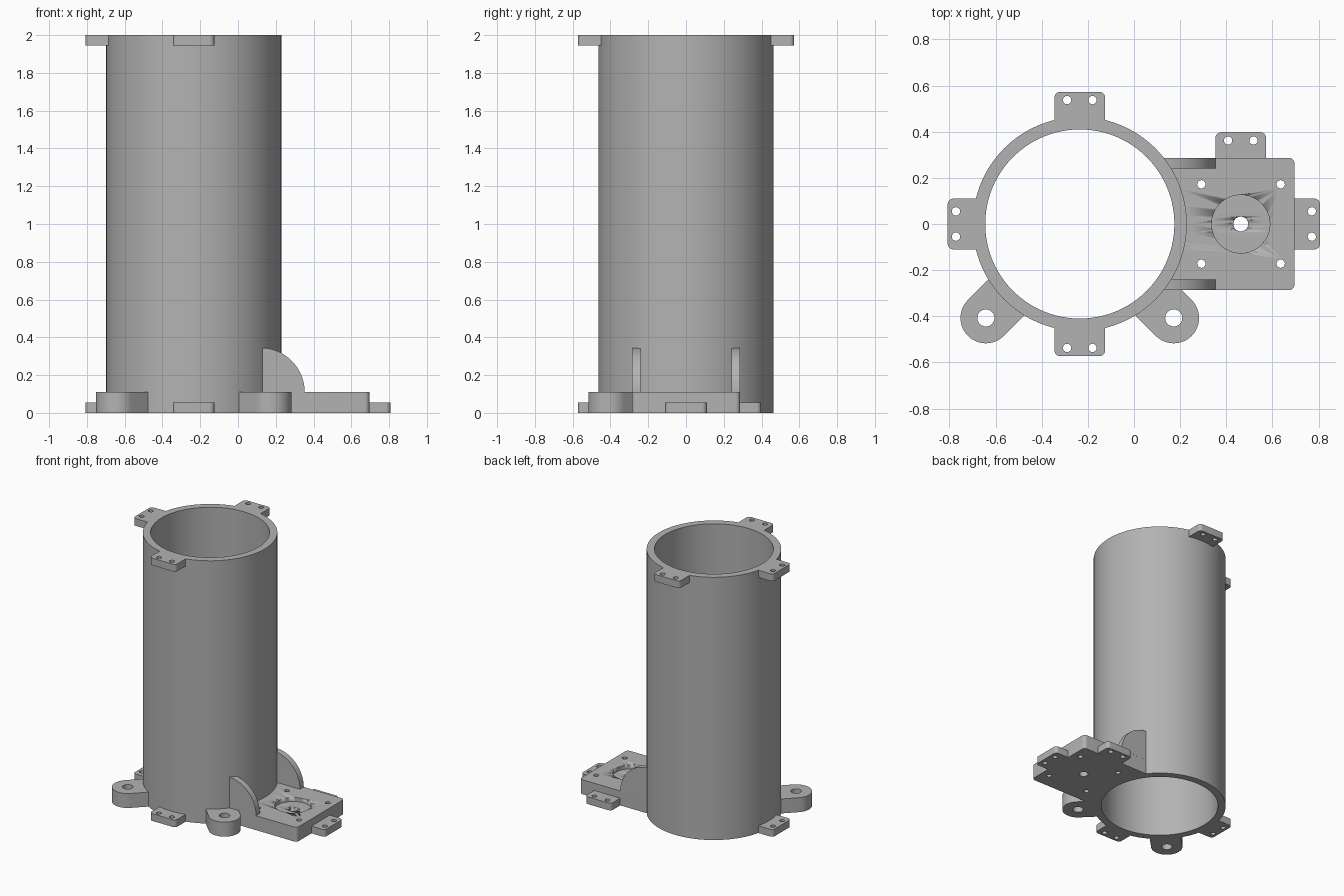
import bpy, bmesh
from math import sin, cos, asin, pi, radians

if "Cube" in bpy.data.objects:
    bpy.data.objects.remove(bpy.data.objects["Cube"])

CX = -0.235             # tube axis
R_OUT, R_IN = 0.464, 0.41
BASE, TAB, TOP = 0.11, 0.055, 2.0

grey = bpy.data.materials.new("plain grey")
grey.use_nodes = True
COLOUR = (0.45, 0.45, 0.45, 1)
grey.diffuse_color = COLOUR
grey.node_tree.nodes["Principled BSDF"].inputs["Base Color"].default_value = COLOUR


def arc(cx, cy, r, start, end, steps):
    return [(cx + r * cos(start + (end - start) * i / steps),
             cy + r * sin(start + (end - start) * i / steps)) for i in range(steps + 1)]


def circle(cx, cy, r, steps=32):
    return arc(cx, cy, r, 0, 2 * pi, steps)[:-1]


def lug(half, reach, corner, inner=None):
    """Outline pointing along +x: round outer corners, root on the tube or straight."""
    n = 8 if corner < 0.1 else 20
    pts = arc(reach - corner, -half + corner, corner, -pi / 2, 0, n)
    pts += arc(reach - corner, half - corner, corner, 0, pi / 2, n)[(corner == half):]
    if inner is not None:
        return pts + [(inner, half), (inner, -half)]
    a = asin(half / R_OUT)
    return pts + arc(0, 0, R_OUT - 0.001, a, -a, 16)


def slab(name, outlines, thickness, location, rotation=(0, 0, 0)):
    """Extrude a flat outline; further outlines become holes."""
    curve = bpy.data.curves.new(name, 'CURVE')
    curve.dimensions = '2D'
    curve.fill_mode = 'BOTH'
    curve.extrude = thickness / 2
    for pts in outlines:
        spline = curve.splines.new('POLY')
        spline.points.add(len(pts) - 1)
        for p, (x, y) in zip(spline.points, pts):
            p.co = (x, y, 0, 1)
        spline.use_cyclic_u = True
    obj = bpy.data.objects.new(name, curve)
    bpy.context.collection.objects.link(obj)
    obj.location, obj.rotation_euler = location, rotation
    bpy.ops.object.select_all(action='DESELECT')
    obj.select_set(True)
    bpy.context.view_layer.objects.active = obj
    bpy.ops.object.convert(target='MESH')
    obj = bpy.context.object
    obj.name = name
    bm = bmesh.new()
    bm.from_mesh(obj.data)
    bmesh.ops.remove_doubles(bm, verts=bm.verts, dist=1e-5)
    bmesh.ops.recalc_face_normals(bm, faces=bm.faces)
    bm.to_mesh(obj.data)
    bm.free()
    obj.data.materials.clear()
    obj.data.materials.append(grey)
    bpy.ops.object.shade_smooth_by_angle(angle=radians(30))
    return obj


def tab_holes(u):
    return [circle(u, s * 0.055, 0.018, 20) for s in (-1, 1)]


# Main tube
slab("tube", [circle(0, 0, R_OUT, 96), circle(0, 0, R_IN, 96)], TOP, (CX, 0, TOP / 2))

# Screw tabs around the tube rims
for name, angle, levels in (("left_side", 180, ("top", "bottom")),
                            ("front", 270, ("top", "bottom")),
                            ("back", 90, ("top",))):
    for level in levels:
        z = TAB / 2 if level == "bottom" else TOP - TAB / 2
        slab(f"{level}_tab_{name}", [lug(0.11, 0.573, 0.025)] + tab_holes(0.537),
             TAB, (CX, 0, z), (0, 0, radians(angle)))

# Rounded mounting ears at the front
for name, angle in (("a", 225), ("b", 315)):
    slab("mounting_ear_" + name, [lug(0.11, 0.686, 0.11), circle(0.576, 0, 0.037)],
         BASE, (CX, 0, BASE / 2), (0, 0, radians(angle)))

# Motor plate with screw holes and a round recess
holes = [circle(u, v, 0.018, 20) for u in (0.527, 0.871) for v in (-0.172, 0.172)]
plate = slab("motor_plate", [lug(0.287, 0.931, 0.025), circle(0.698, 0, 0.032)] + holes,
             BASE, (CX, 0, BASE / 2))
cutter = slab("recess_cutter", [circle(0, 0, 0.126, 64)], 0.08, (CX + 0.698, 0, BASE + 0.01))
cutter.hide_render = True
cut = plate.modifiers.new("recess", 'BOOLEAN')
cut.operation, cut.solver, cut.object = 'DIFFERENCE', 'EXACT', cutter
bpy.context.view_layer.objects.active = plate
bpy.ops.object.modifier_apply(modifier=cut.name)
bpy.data.objects.remove(cutter)

# Screw tabs on the plate edges
plate_right = CX + 0.931
for name, loc, angle in (("end", (plate_right, 0, TAB / 2), 0),
                         ("back", (0.463, 0.287, TAB / 2), 90)):
    slab("plate_tab_" + name, [lug(0.11, 0.111, 0.025, 0)] + tab_holes(0.075),
         TAB, loc, (0, 0, radians(angle)))

# Quarter-round gussets bracing the plate to the tube
gusset = [(0.11, BASE)] + arc(0.118, BASE, 0.235, 0, pi / 2, 24) + [(0.11, BASE + 0.235)]
for name, side in (("front", -1), ("back", 1)):
    slab("gusset_" + name, [gusset], 0.046, (0, side * 0.264, 0), (pi / 2, 0, 0))
